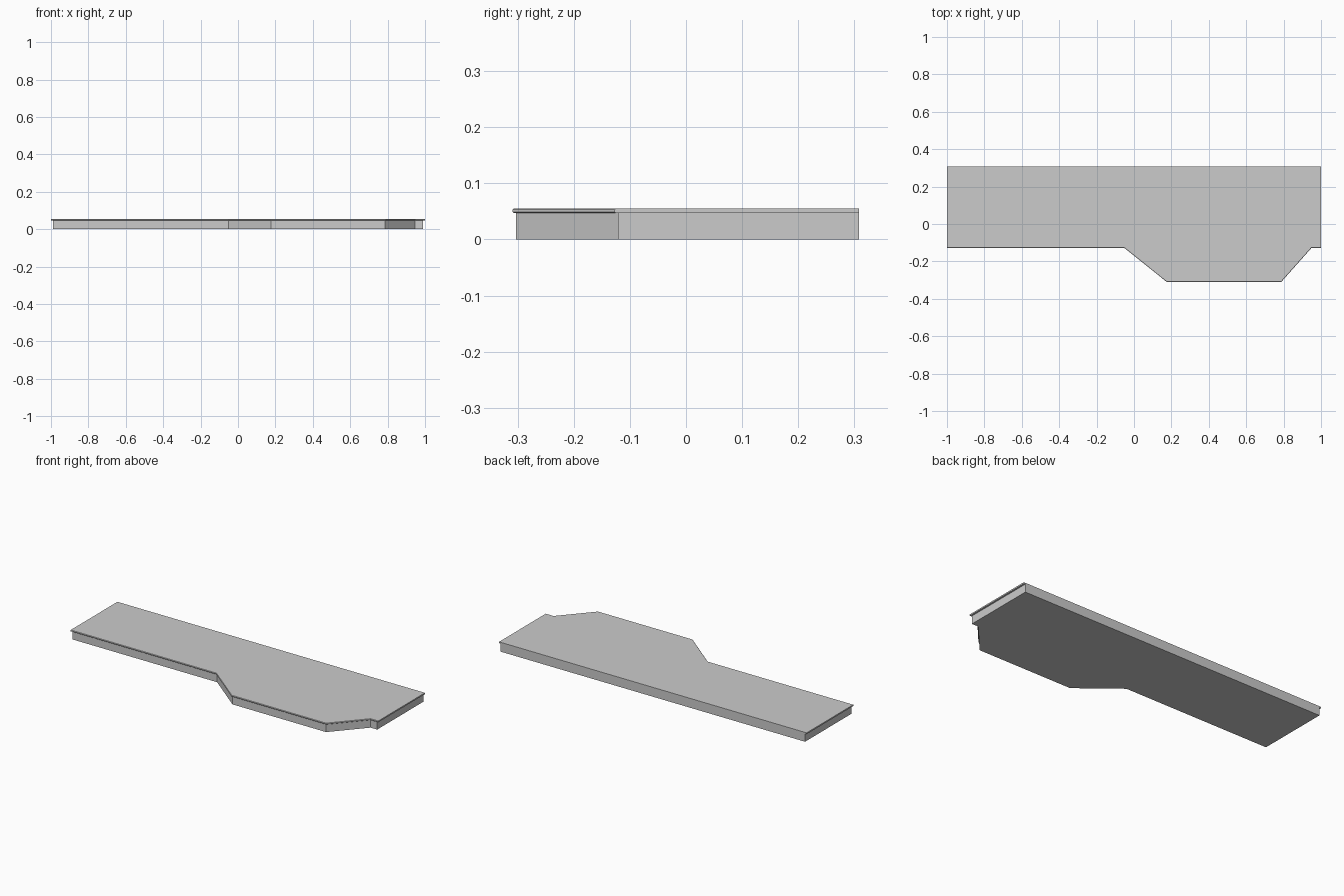
import bpy, bmesh

if "Cube" in bpy.data.objects:
    bpy.data.objects.remove(bpy.data.objects["Cube"])


def outline(inset, end):
    """Plan outline; front run pulled in by inset, ends by end, back stays flush."""
    y_back, y_near, y_far = 0.308, -0.127 + inset, -0.309 + inset
    a, b = 0.35 * inset, 0.45 * inset   # mitre shifts at the slanted corners
    return [(-1 + end, y_near), (-0.053 + a, y_near), (0.174 + a, y_far),
            (0.788 - b, y_far), (0.95 - b, y_near), (1 - end, y_near),
            (1 - end, y_back), (-1 + end, y_back)]


def slab(name, layers):
    """Stack outlines (z, inset, end) into one closed solid."""
    bm = bmesh.new()
    rings = [[bm.verts.new((x, y, z)) for x, y in outline(inset, end)]
             for z, inset, end in layers]
    for low, high in zip(rings, rings[1:]):
        for i in range(len(low)):
            j = (i + 1) % len(low)
            bm.faces.new((low[i], low[j], high[j], high[i]))
    bm.faces.new(rings[0][::-1])
    bm.faces.new(rings[-1])
    bmesh.ops.recalc_face_normals(bm, faces=bm.faces)
    mesh = bpy.data.meshes.new(name)
    bm.to_mesh(mesh)
    bm.free()
    obj = bpy.data.objects.new(name, mesh)
    bpy.context.collection.objects.link(obj)
    return obj


# Recessed body under the top
slab("slab_body", [(0, 0.006, 0.01), (0.047, 0.006, 0.01)])

# Thin overhanging top with an eased front nose
slab("slab_top", [(0.047, 0.002, 0), (0.049, 0, 0),
                  (0.053, 0, 0), (0.055, 0.002, 0)])
